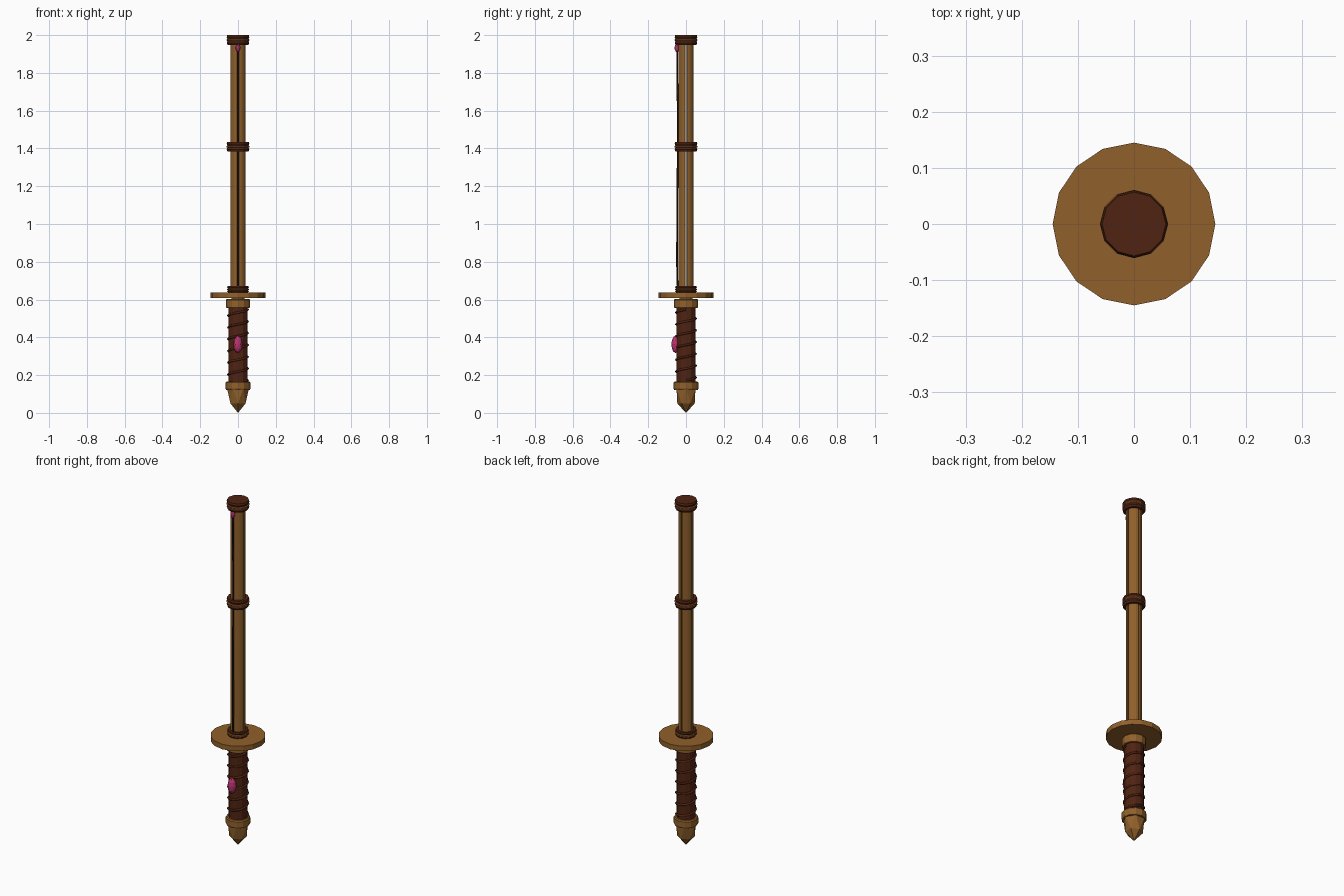
import bpy, bmesh, math
from math import sin, cos, pi, tau

if "Cube" in bpy.data.objects:
    bpy.data.objects.remove(bpy.data.objects["Cube"])


def material(name, rgb):
    m = bpy.data.materials.new(name)
    m.diffuse_color = (*rgb, 1)
    m.use_nodes = True
    m.node_tree.nodes["Principled BSDF"].inputs["Base Color"].default_value = m.diffuse_color
    return m


WOOD = material("golden wood", (0.28, 0.118, 0.024))
BROWN = material("dark brown leather", (0.08, 0.017, 0.006))
CORD = material("black brown cord", (0.022, 0.010, 0.005))
PINK = material("pink gem", (0.50, 0.035, 0.16))


def make(name, bm, mat):
    bmesh.ops.recalc_face_normals(bm, faces=bm.faces)
    me = bpy.data.meshes.new(name)
    bm.to_mesh(me)
    bm.free()
    me.materials.append(mat)
    ob = bpy.data.objects.new(name, me)
    bpy.context.collection.objects.link(ob)
    return ob


def lathe(name, profile, sides, mat, twist=0.0):
    """Stack of (radius, z) rings closed at both ends; twist turns each ring."""
    bm = bmesh.new()
    rings = []
    for k, (r, z) in enumerate(profile):
        rings.append([bm.verts.new((r * cos(tau * i / sides + k * twist),
                                    r * sin(tau * i / sides + k * twist), z))
                      for i in range(sides)])
    for a, b in zip(rings, rings[1:]):
        for i in range(sides):
            j = (i + 1) % sides
            if twist:
                bm.faces.new((a[i], a[j], b[i]))
                bm.faces.new((a[j], b[j], b[i]))
            else:
                bm.faces.new((a[i], a[j], b[j], b[i]))
    bm.faces.new(rings[0])
    bm.faces.new(rings[-1])
    bmesh.ops.remove_doubles(bm, verts=bm.verts, dist=0.0002)
    return make(name, bm, mat)


def tube(name, points, radius, mat, res=1):
    cu = bpy.data.curves.new(name, 'CURVE')
    cu.dimensions = '3D'
    cu.bevel_depth = radius
    cu.bevel_resolution = res
    cu.use_fill_caps = True
    sp = cu.splines.new('POLY')
    sp.points.add(len(points) - 1)
    for p, co in zip(sp.points, points):
        p.co = (*co, 1)
    cu.materials.append(mat)
    ob = bpy.data.objects.new(name, cu)
    bpy.context.collection.objects.link(ob)
    return ob


def gem(name, center, size):
    bm = bmesh.new()
    bmesh.ops.create_icosphere(bm, subdivisions=2, radius=1)
    for v in bm.verts:
        v.co = [c + s * x for c, s, x in zip(center, size, v.co)]
    return make(name, bm, PINK)


# Pommel, faceted with a pointed end
lathe("pommel", [(0.0, 0.0), (0.046, 0.05), (0.058, 0.13)], 6, WOOD, pi / 6)

# Handle with its two collars
lathe("lower_collar", [(0.062, 0.122), (0.065, 0.128), (0.065, 0.16), (0.06, 0.166)], 12, WOOD)
lathe("grip", [(0.051, 0.16), (0.051, 0.565)], 12, BROWN)
lathe("upper_collar", [(0.06, 0.555), (0.063, 0.56), (0.063, 0.598), (0.06, 0.602)], 12, WOOD)

# Spiral cord around the grip
turns, steps = 6, 12
tube("grip_wrap", [(0.052 * cos(tau * i / steps), 0.052 * sin(tau * i / steps),
                    0.172 + 0.375 * i / (turns * steps)) for i in range(turns * steps + 1)],
     0.006, BROWN)

# Round guard
lathe("guard", [(0.145, 0.608), (0.145, 0.637)], 16, WOOD)
lathe("guard_core", [(0.035, 0.59), (0.035, 0.65)], 12, WOOD)

# Four bamboo slats with narrow gaps
for q in range(4):
    bm = bmesh.new()
    gap, n = 0.11, 4
    angs = [q * pi / 2 + gap + (pi / 2 - 2 * gap) * i / n for i in range(n + 1)]
    outline = [(0.041 * cos(a), 0.041 * sin(a)) for a in angs]
    outline += [(0.022 * cos(a), 0.022 * sin(a)) for a in (angs[-1], angs[n // 2], angs[0])]
    face = bm.faces.new([bm.verts.new((x, y, 0.637)) for x, y in outline])
    ext = bmesh.ops.extrude_face_region(bm, geom=[face])
    for v in ext["geom"]:
        if isinstance(v, bmesh.types.BMVert):
            v.co.z = 1.97
    make("slat_%d" % (q + 1), bm, WOOD)

# Leather bands around the blade, each with a thin wooden hoop
def band(name, z0, z1, r):
    h = z1 - z0
    lathe(name, [(r - 0.005, z0), (r, z0 + 0.2 * h), (r - 0.004, z0 + 0.4 * h),
                 (r - 0.004, z0 + 0.6 * h), (r, z0 + 0.8 * h), (r - 0.003, z1)], 12, BROWN)
    zm = z0 + 0.5 * h
    lathe(name + "_hoop", [(r - 0.004, zm - 0.005), (r + 0.001, zm - 0.002),
                           (r + 0.001, zm + 0.002), (r - 0.004, zm + 0.005)], 12, WOOD)


band("base_band", 0.637, 0.672, 0.057)
band("middle_band", 1.383, 1.435, 0.060)
band("tip_cap", 1.948, 2.0, 0.060)

# Cord along the front of the blade
tube("front_cord", [(0, -0.044, 0.65), (0, -0.048, 0.8), (0, -0.044, 1.39),
                    (0, -0.043, 1.43), (0, -0.045, 1.7), (0, -0.047, 1.95)], 0.005, CORD)

# Gems on the grip and under the tip cap
gem("grip_gem", (0, -0.055, 0.363), (0.024, 0.023, 0.046))
gem("tip_gem", (0, -0.048, 1.932), (0.013, 0.013, 0.022))
